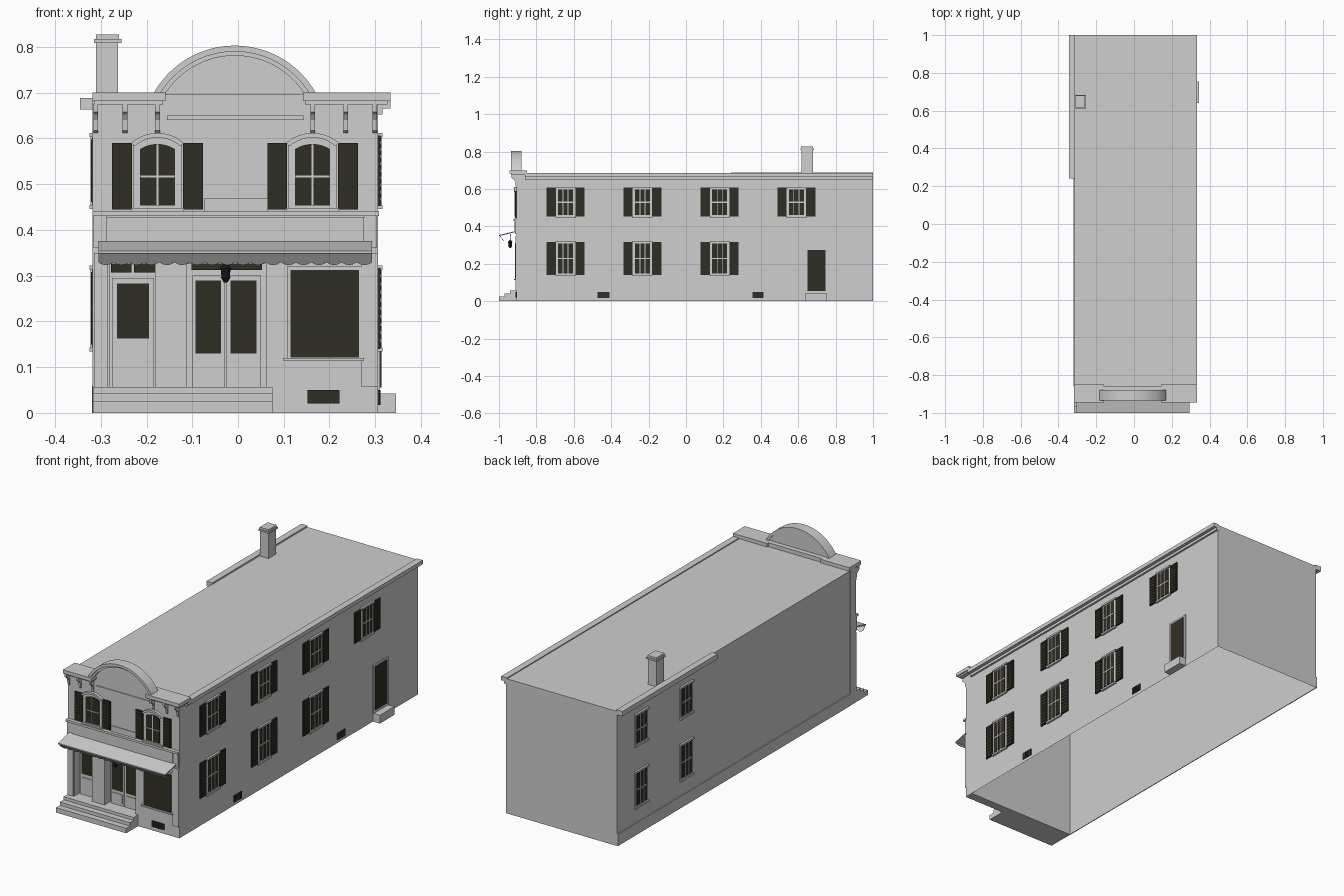
import bpy, bmesh, math

if "Cube" in bpy.data.objects:
    bpy.data.objects.remove(bpy.data.objects["Cube"])


def material(name, rgb):
    m = bpy.data.materials.new(name)
    m.diffuse_color = (*rgb, 1)
    m.use_nodes = True
    m.node_tree.nodes["Principled BSDF"].inputs["Base Color"].default_value = m.diffuse_color
    return m


GREY = material("pale_grey", (0.62, 0.62, 0.62))
DARK = material("dark_olive", (0.028, 0.028, 0.018))
BLACK = material("lamp_black", (0.008, 0.008, 0.008))

# Wall frames: u runs along the wall, d points outward, v is height
XL, XR, YF, YR = -0.315, 0.306, -0.905, -0.86
front = lambda u, d, v: (u, YF - d, v)
recess = lambda u, d, v: (u, YR - d, v)
right = lambda u, d, v: (XR + d, u, v)
left = lambda u, d, v: (XL - d, u, v)
world = lambda u, d, v: (u, d, v)
profile_x = lambda u, d, v: (d, u, v)


def finish(name, bm, mat):
    bmesh.ops.recalc_face_normals(bm, faces=bm.faces)
    me = bpy.data.meshes.new(name)
    bm.to_mesh(me)
    bm.free()
    me.materials.append(mat)
    ob = bpy.data.objects.new(name, me)
    bpy.context.collection.objects.link(ob)
    return ob


def prism(name, outlines, d0, d1, mat, place):
    """Extrude (u, v) outlines from depth d0 to d1."""
    bm = bmesh.new()
    for pts in outlines:
        a = [bm.verts.new(place(u, d0, v)) for u, v in pts]
        b = [bm.verts.new(place(u, d1, v)) for u, v in pts]
        n = len(pts)
        bm.faces.new(a)
        bm.faces.new(b)
        for i in range(n):
            j = (i + 1) % n
            bm.faces.new((a[i], a[j], b[j], b[i]))
    return finish(name, bm, mat)


def rect(u0, u1, v0, v1):
    return [(u0, v0), (u1, v0), (u1, v1), (u0, v1)]


def box(name, x0, x1, y0, y1, z0, z1, mat=GREY):
    return prism(name, [rect(x0, x1, z0, z1)], y0, y1, mat, world)


def arc(cx, hw, spring, top, n=12):
    """Points left to right along a segmental arch."""
    rise = top - spring
    r = (hw * hw + rise * rise) / (2 * rise)
    a = math.asin(min(1, hw / r))
    return [(cx + r * math.sin(t), top - r + r * math.cos(t))
            for t in (-a + 2 * a * i / n for i in range(n + 1))]


def ring(cx, outer, inner, n=12):
    return arc(cx, *outer, n) + arc(cx, *inner, n)[::-1]


# Main building shell, open underneath
bm = bmesh.new()
bmesh.ops.create_cube(bm, size=1)
for v in bm.verts:
    v.co = (XR if v.co.x > 0 else XL, 1.0 if v.co.y > 0 else YR, 0.68 if v.co.z > 0 else 0)
bmesh.ops.delete(bm, geom=[f for f in bm.faces if all(v.co.z < 0.01 for v in f.verts)],
                 context='FACES_ONLY')
finish("building_shell", bm, GREY)
box("left_plinth", -0.319, XL, YR, 1.0, 0, 0.06)
box("right_cornice", 0.300, 0.333, -0.86, 1.0, 0.665, 0.685)
box("right_cornice_bed", 0.306, 0.316, -0.86, 1.0, 0.652, 0.665)
box("left_gutter", -0.345, -0.312, 0.24, 1.0, 0.663, 0.688)

# Chimney with cap
box("chimney", -0.31, -0.262, 0.618, 0.678, 0.67, 0.82)
box("chimney_cap", -0.315, -0.255, 0.612, 0.684, 0.809, 0.817)
box("chimney_top", -0.31, -0.26, 0.616, 0.68, 0.817, 0.827)

# Front facade: piers around two recessed doorways, wall above
for name, x0, x1, z0, z1 in (("left_pier", -0.318, -0.28, 0, 0.325),
                             ("middle_pier", -0.182, -0.112, 0, 0.325),
                             ("shop_wall", 0.062, XR, 0, 0.325),
                             ("upper_front", -0.318, XR, 0.325, 0.70)):
    box(name, x0, x1, YF, YR, z0, z1)
prism("right_pilaster", [rect(0.27, 0.306, 0.057, 0.35)], 0, 0.006, GREY, front)
prism("left_pilaster", [rect(-0.315, -0.284, 0.057, 0.35)], 0, 0.006, GREY, front)

# Front steps
prism("front_steps", [[(-1, 0), (-1, 0.025), (-0.97, 0.025), (-0.97, 0.042), (-0.94, 0.042),
                       (-0.94, 0.057), (YR, 0.057), (YR, 0)]], -0.317, 0.075, GREY, profile_x)

# Recessed doors, glass and transoms
prism("door_leaves", [rect(-0.275, -0.184, 0.057, 0.295), rect(-0.1, -0.028, 0.057, 0.30),
                      rect(-0.026, 0.05, 0.057, 0.30)], 0, 0.01, GREY, recess)
prism("door_glass", [rect(-0.265, -0.195, 0.163, 0.283), rect(-0.093, -0.037, 0.13, 0.29),
                     rect(-0.016, 0.04, 0.13, 0.29)], 0.009, 0.013, DARK, recess)
prism("door_lower_panels", [rect(-0.265, -0.195, 0.075, 0.145), rect(-0.093, -0.037, 0.07, 0.115),
                            rect(-0.016, 0.04, 0.07, 0.115)], 0.009, 0.013, GREY, recess)
prism("transom_glass", [rect(-0.278, -0.233, 0.307, 0.325), rect(-0.227, -0.182, 0.307, 0.325),
                        rect(-0.102, 0.052, 0.312, 0.325)], 0, 0.005, DARK, recess)

# Shop window with sill, and basement vent
prism("shop_window_frame", [rect(0.107, 0.272, 0.115, 0.32)], 0, 0.006, GREY, front)
prism("shop_window_glass", [rect(0.115, 0.265, 0.121, 0.312)], 0.005, 0.009, DARK, front)
prism("shop_window_sill", [rect(0.1, 0.275, 0.113, 0.12)], 0, 0.014, GREY, front)


def vent(name, u0, u1, v0, v1, place):
    prism(name, [rect(u0, u1, v0, v1)], 0, 0.004, DARK, place)
    w = (u1 - u0) / 5
    prism(name + "_bars", [rect(u0 + w * i - 0.0007, u0 + w * i + 0.0007, v0, v1)
                           for i in range(1, 5)], 0.003, 0.006, DARK, place)


vent("front_vent", 0.152, 0.222, 0.02, 0.05, front)
vent("side_vent_front", -0.473, -0.41, 0.017, 0.05, right)
vent("side_vent_back", 0.355, 0.415, 0.017, 0.05, right)

# Sign board and its cornice
prism("sign_board", [rect(-0.287, 0.275, 0.375, 0.428)], 0, 0.012, GREY, front)
prism("sign_end_blocks", [rect(-0.316, -0.287, 0.36, 0.43), rect(0.275, 0.304, 0.36, 0.43)],
      0, 0.008, GREY, front)
prism("sign_cornice", [rect(-0.318, 0.308, 0.430, 0.441)], 0, 0.018, GREY, front)
prism("centre_panel", [rect(-0.073, 0.065, 0.441, 0.47)], 0, 0.004, GREY, front)

# Awning with scalloped valance
prism("awning", [[(-1, 0.354), (YF, 0.377), (YF, 0.371), (-1, 0.348)]],
      -0.305, 0.293, GREY, profile_x)
edge, count = [(0.293, 0.352), (-0.305, 0.352)], 18
for i in range(count):
    for k in range(4):
        edge.append((-0.305 + 0.598 * (i + k / 4) / count,
                     0.329 - 0.006 * math.sin(math.pi * k / 4)))
edge.append((0.293, 0.329))
prism("awning_valance", [edge], 0, 0.003, GREY,
      lambda u, d, v: (u, -0.999 + d + (0.352 - v) * 0.8, v))

# Hanging lamp
bm = bmesh.new()
for r1, r2, z0, z1 in ((0.002, 0.002, 0.325, 0.36), (0.013, 0.004, 0.316, 0.327),
                       (0.009, 0.011, 0.297, 0.316), (0.004, 0.011, 0.285, 0.297)):
    made = bmesh.ops.create_cone(bm, cap_ends=True, segments=12, radius1=r1, radius2=r2,
                                 depth=z1 - z0)
    bmesh.ops.translate(bm, verts=made["verts"], vec=(-0.027, -0.94, (z0 + z1) / 2))
finish("hanging_lamp", bm, BLACK)


def shutters(name, u, inner, outer, v0, v1, place):
    prism(name, [rect(u - outer, u - inner, v0, v1), rect(u + inner, u + outer, v0, v1)],
          0, 0.006, DARK, place)
    step = (v1 - v0) / 10
    prism(name + "_slats", [rect(u + s - 0.4 * (outer - inner), u + s + 0.4 * (outer - inner),
                                 v0 + step * (i + 0.2), v0 + step * (i + 0.8))
                            for s in (-(inner + outer) / 2, (inner + outer) / 2)
                            for i in range(10)], 0.005, 0.008, DARK, place)


# Arched upper front windows
for side, cx in (("left", -0.176), ("right", 0.163)):
    n = "front_window_" + side
    prism(n + "_frame", [[(cx + 0.054, 0.443), (cx - 0.054, 0.443)] + arc(cx, 0.054, 0.585, 0.604)],
          0, 0.005, GREY, front)
    prism(n + "_glass", [[(cx + 0.038, 0.453), (cx - 0.038, 0.453)] + arc(cx, 0.038, 0.577, 0.588)],
          0.004, 0.008, DARK, front)
    prism(n + "_muntins", [rect(cx - 0.002, cx + 0.002, 0.453, 0.588),
                           rect(cx - 0.038, cx + 0.038, 0.515, 0.519)], 0.005, 0.011, GREY, front)
    prism(n + "_hood", [ring(cx, (0.058, 0.59, 0.612), (0.05, 0.583, 0.602))],
          0, 0.014, GREY, front)
    prism(n + "_sill", [rect(cx - 0.058, cx + 0.058, 0.441, 0.448)], 0, 0.012, GREY, front)
    shutters(n + "_shutters", cx, 0.056, 0.099, 0.445, 0.59, front)


# Rectangular side windows
def side_window(name, u, v0, v1, place):
    prism(name + "_frame", [rect(u - 0.05, u + 0.05, v0, v1)], 0, 0.004, GREY, place)
    prism(name + "_glass", [rect(u - 0.04, u + 0.04, v0 + 0.009, v1 - 0.009)],
          0.003, 0.006, DARK, place)
    m = (v0 + v1) / 2
    prism(name + "_muntins", [rect(u - 0.0155, u - 0.0115, v0, v1), rect(u + 0.0115, u + 0.0155, v0, v1),
                              rect(u - 0.04, u + 0.04, m - 0.003, m + 0.003)],
          0.004, 0.008, GREY, place)
    prism(name + "_sill_and_head", [rect(u - 0.053, u + 0.053, v0 - 0.006, v0 + 0.003),
                                    rect(u - 0.053, u + 0.053, v1 - 0.004, v1 + 0.005)],
          0, 0.01, GREY, place)


UPPER, LOWER = (0.452, 0.607), (0.14, 0.317)
for i, u in enumerate((-0.644, -0.233, 0.18, 0.59)):
    for floor, (v0, v1) in (("upper", UPPER), ("lower", LOWER)):
        if floor == "upper" or i < 3:
            name = f"right_window_{floor}_{i + 1}"
            side_window(name, u, v0, v1, right)
            shutters(name + "_shutters", u, 0.052, 0.102, v0, v1, right)
for i, u in enumerate((0.45, 0.81)):
    side_window(f"left_window_upper_{i + 1}", u, *UPPER, left)
    side_window(f"left_window_lower_{i + 1}", u, *LOWER, left)

# Side door and step
prism("side_door_frame", [rect(0.638, 0.757, 0.042, 0.285)], 0, 0.005, GREY, right)
prism("side_door", [rect(0.65, 0.745, 0.055, 0.275)], 0.004, 0.008, DARK, right)
box("side_step", XR, 0.345, 0.64, 0.755, 0, 0.042)

# Front cornice blocks, bed moulding and brackets
for side, x0, x1 in (("left", -0.318, -0.158), ("right", 0.142, 0.333)):
    box("cornice_" + side, x0, x1, -0.945, -0.85, 0.682, 0.70)
    box("cornice_bed_" + side, x0 + 0.004, x1 - 0.006, -0.935, -0.86, 0.674, 0.682)
for i, x in enumerate((-0.311, -0.247, -0.176, 0.163, 0.236, 0.299)):
    prism(f"bracket_{i + 1}", [[(YF, 0.612), (-0.911, 0.617), (-0.913, 0.64), (-0.921, 0.652),
                                (-0.932, 0.658), (-0.933, 0.675), (YF, 0.675)]],
          x - 0.005, x + 0.005, GREY, profile_x)
prism("frieze_moulding", [rect(-0.155, 0.143, 0.64, 0.65)], 0, 0.005, GREY, front)

# Arched parapet
AX = -0.007
prism("parapet_panel", [arc(AX, 0.165, 0.695, 0.793, 32)], -0.02, 0.005, GREY, front)
prism("parapet_arch", [ring(AX, (0.178, 0.698, 0.803), (0.163, 0.698, 0.79), 32)],
      -0.025, 0.03, GREY, front)
prism("parapet_inner_arch", [ring(AX, (0.164, 0.698, 0.791), (0.152, 0.698, 0.781), 32)],
      0, 0.018, GREY, front)
